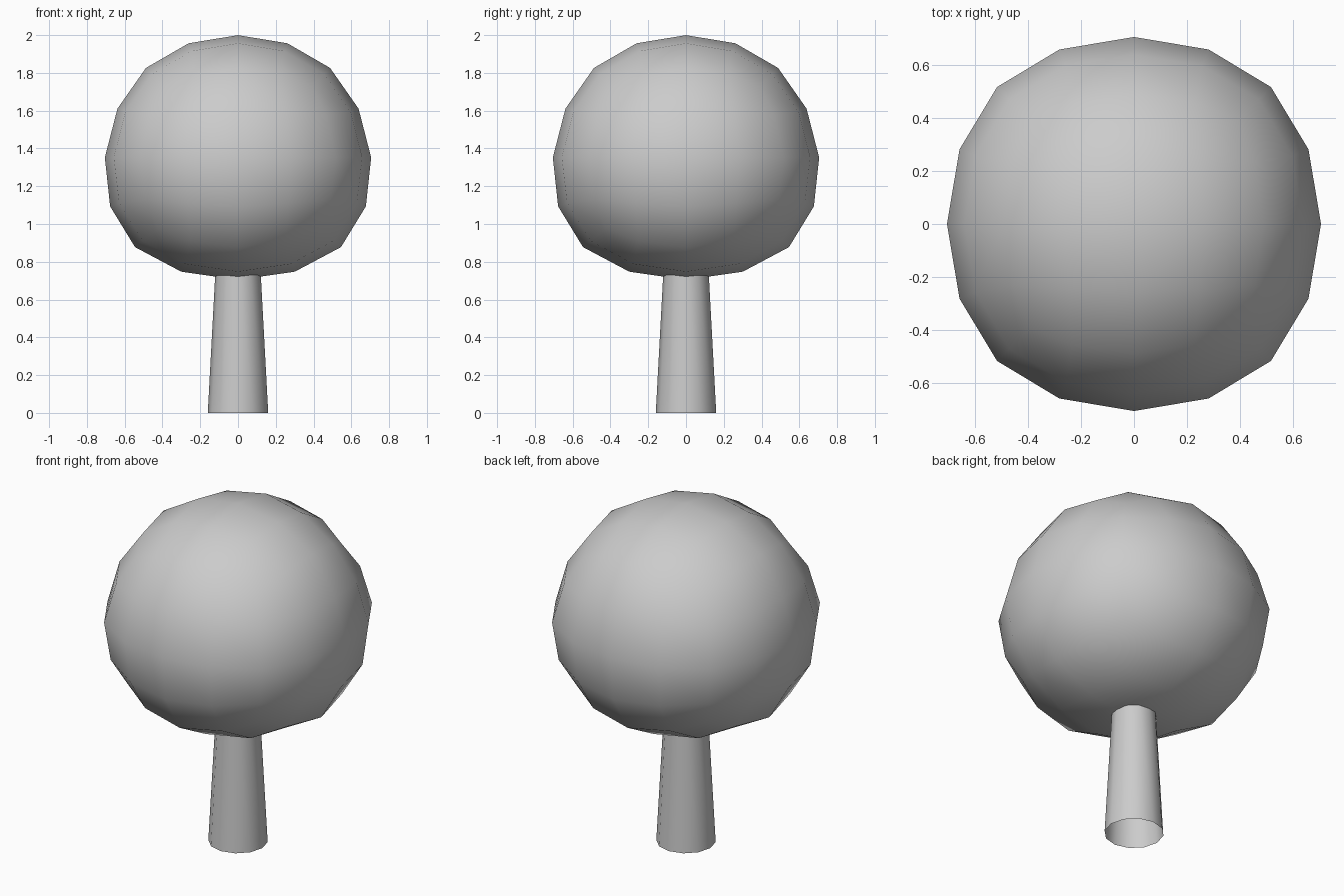
import bpy

if "Cube" in bpy.data.objects:
    bpy.data.objects.remove(bpy.data.objects["Cube"])

# Trunk: tapered open tube running up into the crown
bpy.ops.mesh.primitive_cone_add(vertices=12, radius1=0.16, radius2=0.117, depth=0.8,
                                end_fill_type='NOTHING', location=(0, 0, 0.4))
trunk = bpy.context.object
trunk.name = "trunk"
bpy.ops.object.shade_smooth()

# Crown: slightly tapered box rounded by two subdivision levels
bpy.ops.mesh.primitive_cube_add(size=2)
crown = bpy.context.object
crown.name = "crown"
for v in crown.data.vertices:
    half = 0.7125 if v.co.z > 0 else 0.8925
    v.co.x *= half
    v.co.y *= half
    v.co.z = 1.352 + 0.7375 * v.co.z
sub = crown.modifiers.new("round", 'SUBSURF')
sub.levels = sub.render_levels = 2
sub.use_limit_surface = False
bpy.ops.object.shade_smooth()
